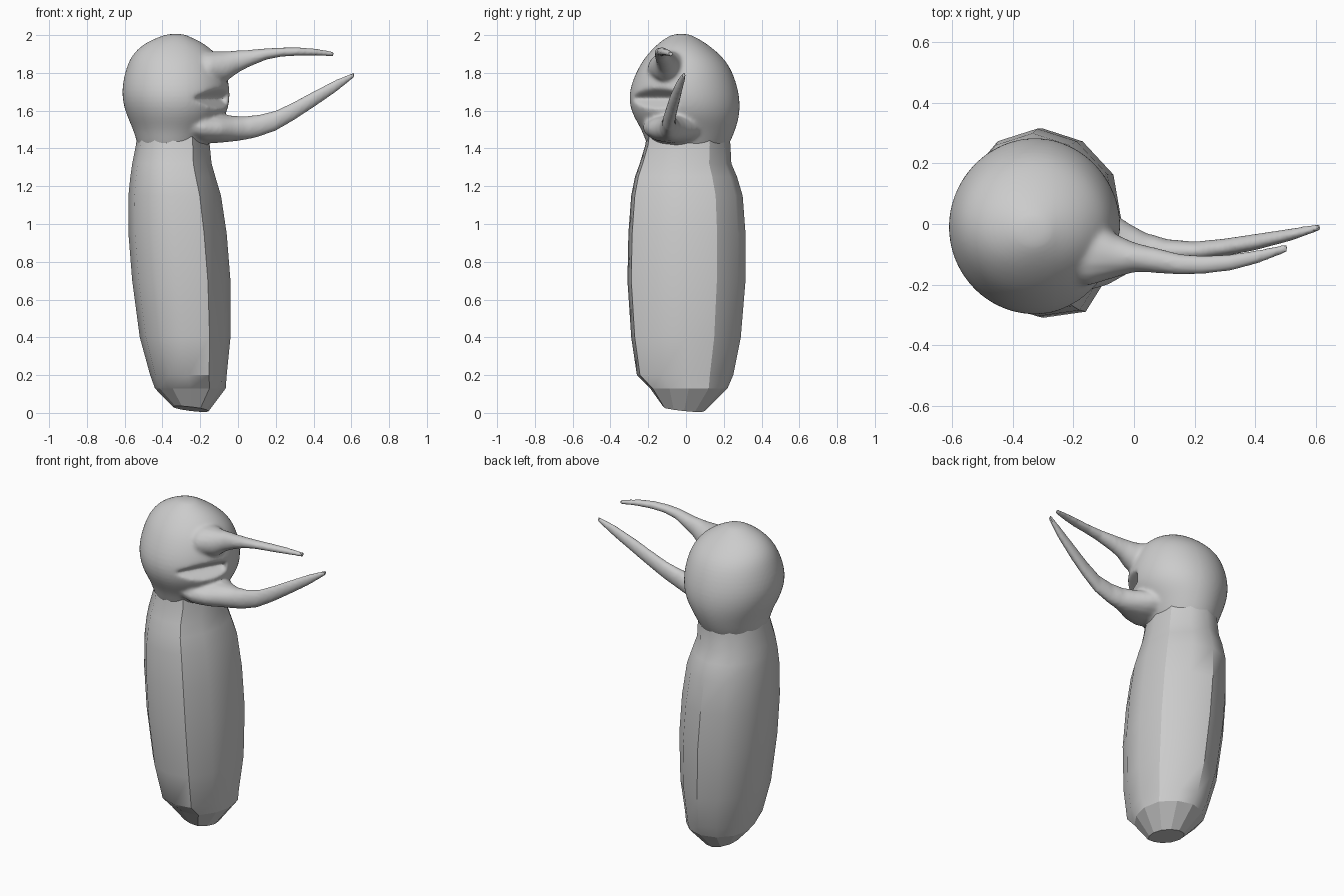
import bpy, bmesh
from math import sin, cos, pi, radians
from mathutils import Vector, Matrix

cube = bpy.data.objects.get("Cube")
if cube:
    bpy.data.objects.remove(cube)

grey = bpy.data.materials.new("plain grey")
grey.use_nodes = True
grey.diffuse_color = (0.6, 0.6, 0.6, 1)
grey.node_tree.nodes["Principled BSDF"].inputs["Base Color"].default_value = (0.6, 0.6, 0.6, 1)


def select_only(*objs):
    bpy.ops.object.select_all(action='DESELECT')
    for obj in objs:
        obj.select_set(True)
    bpy.context.view_layer.objects.active = objs[0]


def shade(obj, angle):
    select_only(obj)
    bpy.ops.object.shade_smooth_by_angle(angle=radians(angle))


def loft(name, rings):
    """Skin a list of closed loops and cap both ends."""
    bm = bmesh.new()
    loops = [[bm.verts.new(p) for p in ring] for ring in rings]
    n = len(loops[0])
    for a, b in zip(loops, loops[1:]):
        for i in range(n):
            j = (i + 1) % n
            bm.faces.new((a[i], a[j], b[j], b[i]))
    bm.faces.new(loops[0])
    bm.faces.new(loops[-1])
    bmesh.ops.recalc_face_normals(bm, faces=bm.faces)
    mesh = bpy.data.meshes.new(name)
    bm.to_mesh(mesh)
    bm.free()
    mesh.materials.append(grey)
    obj = bpy.data.objects.new(name, mesh)
    bpy.context.collection.objects.link(obj)
    return obj


def upright_rings(profile, sides, corners={}):
    # profile rows: height, x extents, y extents; corners push single columns outwards
    rings = []
    for z, x0, x1, y0, y1 in profile:
        cx, cy, rx, ry = (x0 + x1) / 2, (y0 + y1) / 2, (x1 - x0) / 2, (y1 - y0) / 2
        ring = []
        for i in range(sides):
            k = corners.get(i, 1)
            ring.append((cx + k * rx * cos(2 * pi * i / sides),
                         cy + k * ry * sin(2 * pi * i / sides), z))
        rings.append(ring)
    return rings


def beak_rings(path, sides=16):
    # path rows: centre x, y, z, half width, half height
    return [[(x, y + w * cos(2 * pi * i / sides), z + h * sin(2 * pi * i / sides))
             for i in range(sides)] for x, y, z, w, h in path]


# Tall body with two vertical creases and a slanted, faceted foot
SIDES = 12
rings = upright_rings([
    (0.02, -.345, -.155, -.12, .1),
    (0.13, -.44, -.065, -.19, .22),
    (0.2, -.465, -.06, -.26, .25),
    (0.4, -.52, -.04, -.29, .29),
    (0.7, -.56, -.04, -.31, .315),
    (0.95, -.58, -.06, -.305, .315),
    (1.15, -.58, -.09, -.29, .3),
    (1.25, -.57, -.12, -.27, .27),
    (1.32, -.56, -.14, -.245, .24),
    (1.42, -.54, -.15, -.215, .235),
    (1.5, -.53, -.16, -.205, .225),
], SIDES, {1: 1.03, 10: 1.08})
rings[0] = [(x, y, max(0, z - .12 * (x + .25) - .1 * y)) for x, y, z in rings[0]]
body = loft("body", rings)
shade(body, 35)
for face in body.data.polygons:
    if face.center.z < 0.12:
        face.use_smooth = False
for edge in body.data.edges:
    a, b = edge.vertices
    if a % SIDES == b % SIDES and a % SIDES in (1, 10):
        edge.use_edge_sharp = True

# Round head
head = loft("head_and_beak", upright_rings([
    (1.36, -.5, -.19, -.17, .19),
    (1.42, -.535, -.155, -.21, .23),
    (1.5, -.555, -.115, -.235, .265),
    (1.59, -.6, -.05, -.295, .29),
    (1.7, -.623, -.035, -.31, .285),
    (1.83, -.595, -.065, -.255, .24),
    (1.9, -.56, -.11, -.205, .18),
    (1.955, -.5, -.175, -.15, .11),
    (1.99, -.42, -.25, -.1, .05),
    (2.007, -.37, -.29, -.06, .01),
], 24))
rounding = head.modifiers.new("rounding", 'SUBSURF')
rounding.levels = 2
select_only(head)
bpy.ops.object.modifier_apply(modifier=rounding.name)

# Open mouth, a wedge cut into the side of the head
turn = Matrix.Rotation(radians(-30), 4, 'Z')
centre = Vector((-.33, -.02, 0))
wedge = [(.205, 1.665), (.3, 1.585), (.45, 1.56), (.45, 1.79), (.3, 1.735)]
cutter = loft("mouth_cutter", [
    [centre + turn @ Vector((d, side, z)) for d, z in wedge] for side in (-.25, .12)])
cut = head.modifiers.new("mouth", 'BOOLEAN')
cut.operation = 'DIFFERENCE'
cut.solver = 'EXACT'
cut.object = cutter
select_only(head)
bpy.ops.object.modifier_apply(modifier=cut.name)
bpy.data.objects.remove(cutter)

# Long curved upper beak, flaring out of the head
upper = loft("upper_beak", beak_rings([
    (-.3, -.06, 1.81, .11, .1),
    (-.15, -.09, 1.825, .115, .09),
    (-.06, -.105, 1.835, .072, .08),
    (0, -.11, 1.86, .05, .06),
    (.07, -.12, 1.88, .042, .043),
    (.15, -.133, 1.9, .034, .03),
    (.23, -.135, 1.91, .03, .024),
    (.32, -.127, 1.913, .027, .022),
    (.41, -.108, 1.91, .022, .018),
    (.505, -.08, 1.9, .013, .012),
]))

# Lower beak, sweeping up from the jaw
lower = loft("lower_beak", beak_rings([
    (-.3, -.03, 1.53, .19, .08),
    (-.18, -.06, 1.51, .17, .085),
    (-.09, -.075, 1.505, .13, .075),
    (-.02, -.08, 1.505, .085, .068),
    (.04, -.085, 1.508, .056, .063),
    (.11, -.09, 1.52, .04, .058),
    (.2, -.09, 1.547, .032, .053),
    (.3, -.077, 1.6, .029, .048),
    (.4, -.06, 1.66, .027, .042),
    (.52, -.035, 1.732, .02, .032),
    (.615, -.01, 1.79, .011, .013),
]))

# Fuse head and beak into one skin and soften where they meet
select_only(head, upper, lower)
bpy.ops.object.join()
fuse = head.modifiers.new("fuse", 'REMESH')
fuse.mode = 'VOXEL'
fuse.voxel_size = 0.009
bpy.ops.object.modifier_apply(modifier=fuse.name)
bm = bmesh.new()
bm.from_mesh(head.data)
joint = [v for v in bm.verts if -.26 < v.co.x < .06]
for step in range(7):
    bmesh.ops.smooth_vert(bm, verts=joint, factor=0.5,
                          use_axis_x=True, use_axis_y=True, use_axis_z=True)
bmesh.ops.smooth_vert(bm, verts=bm.verts, factor=0.5,
                      use_axis_x=True, use_axis_y=True, use_axis_z=True)
bm.to_mesh(head.data)
bm.free()
shade(head, 40)
